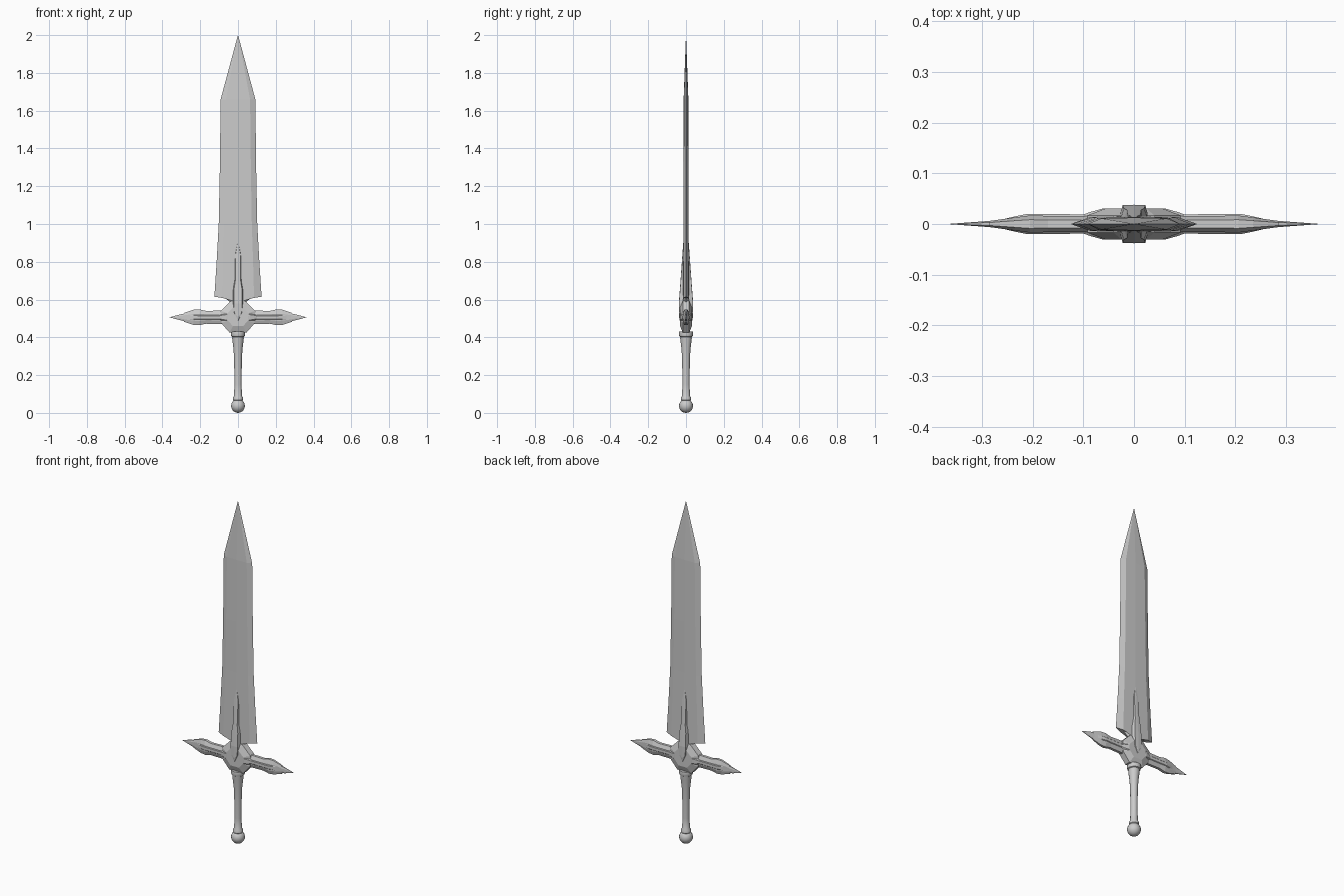
import bpy, bmesh, math
from mathutils import Vector

if "Cube" in bpy.data.objects:
    bpy.data.objects.remove(bpy.data.objects["Cube"])


def finish(name, bm, smooth=False):
    bmesh.ops.remove_doubles(bm, verts=bm.verts, dist=1e-5)
    bmesh.ops.recalc_face_normals(bm, faces=bm.faces)
    me = bpy.data.meshes.new(name)
    bm.to_mesh(me)
    bm.free()
    ob = bpy.data.objects.new(name, me)
    bpy.context.collection.objects.link(ob)
    if smooth:
        bpy.ops.object.select_all(action='DESELECT')
        bpy.context.view_layer.objects.active = ob
        ob.select_set(True)
        bpy.ops.object.shade_smooth_by_angle(angle=math.radians(35))
    return ob


def loft(name, rings, smooth=False):
    """Skin a list of equally sized point rings and cap both ends."""
    bm = bmesh.new()
    vs = [[bm.verts.new(p) for p in ring] for ring in rings]
    n = len(vs[0])
    for a, b in zip(vs, vs[1:]):
        for i in range(n):
            j = (i + 1) % n
            bm.faces.new((a[i], a[j], b[j], b[i]))
    bm.faces.new(vs[0])
    bm.faces.new(vs[-1])
    return finish(name, bm, smooth)


def lathe(name, profile, sides=16):
    rings = [[(r * math.cos(2 * math.pi * k / sides),
               r * math.sin(2 * math.pi * k / sides), z) for k in range(sides)]
             for r, z in profile]
    return loft(name, rings, True)


# Blade: bevelled edges with a shallow centre ridge
def blade_ring(z, edge, flat, y, dip=0):
    return [(edge, 0, z), (flat, -y, z - dip * .2), (0, -y * 1.15, z - dip),
            (-flat, -y, z - dip * .2), (-edge, 0, z), (-flat, y, z - dip * .2),
            (0, y * 1.15, z - dip), (flat, y, z - dip * .2)]


loft("blade", [blade_ring(*s) for s in [
    (0.615, .125, .085, .014, .03), (0.80, .113, .08, .013),
    (1.00, .102, .073, .012), (1.30, .096, .068, .012),
    (1.66, .092, .064, .011), (2.00, .0004, .0002, .0002)]])

# Neck joining the blade to the guard
loft("blade_neck", [[(x * w, y * d, z) for x, y in
                     ((1, 0), (.6, -1), (-.6, -1), (-1, 0), (-.6, 1), (.6, 1))]
                    for z, w, d in ((.56, .05, .018), (.59, .045, .016), (.62, .085, .013))])

# Guard centre: octagonal boss with chamfered faces
OUTLINE = [(.045, .425), (.088, .475), (.092, .54), (.04, .592),
           (-.04, .592), (-.092, .54), (-.088, .475), (-.045, .425)]


def boss_ring(y, s):
    return [(x * s, y, .51 + (z - .51) * s) for x, z in OUTLINE]


loft("guard_boss", [boss_ring(-.031, .6), boss_ring(-.017, 1),
                    boss_ring(.017, 1), boss_ring(.031, .6)])


# Guard arms: outer sheath, long spike, and raised panels
def arm_ring(s, x, h, y, flat=.45):
    return [(s * x, yy * y, .506 + zz * h) for yy, zz in
            ((-1, -flat), (-1, flat), (-.5, 1), (.5, 1),
             (1, flat), (1, -flat), (.5, -1), (-.5, -1))]


for side, s in (("right", 1), ("left", -1)):
    loft(side + "_arm_sheath", [arm_ring(s, *r) for r in [
        (.07, .036, .016), (.17, .034, .016), (.205, .042, .017),
        (.235, .040, .013), (.285, .024, .006)]])
    loft(side + "_arm_spike", [arm_ring(s, *r) for r in [
        (.08, .015, .018), (.10, .018, .019), (.21, .018, .020),
        (.235, .020, .015), (.265, .023, .008), (.30, .017, .005), (.362, .0005, .0005)]])
    # Root clasp that swells where the arm meets the boss
    loft(side + "_arm_clasp", [arm_ring(s, *r) for r in [
        (.045, .03, .029), (.06, .032, .031), (.085, .024, .024), (.12, .003, .012)]])

# Spines on both faces, running from the boss up the blade
SPINE = [(0, .49), (.026, .53), (.03, .58), (.027, .66), (.019, .70), (.017, .84)]
DEPTH = [.032, .036, .037, .031, .028, .018]
for side, s in (("front", -1), ("back", 1)):
    rings = [[(-w, s * .008, z), (-w * .75, s * d, z), (0, s * (d + .001), z - (.02 if i == 1 else 0)),
              (w * .75, s * d, z), (w, s * .008, z)]
             for i, ((w, z), d) in enumerate(zip(SPINE, DEPTH)) if i > 0]
    rings.insert(0, [(x, s * y, .49) for x, y in
                     ((-.002, .01), (-.001, .033), (0, .034), (.001, .033), (.002, .01))])
    rings.append([(x, s * y, .91) for x, y in
                  ((-.002, .01), (-.001, .0135), (0, .0138), (.001, .0135), (.002, .01))])
    loft(side + "_spine", rings)

# Handle: collar, flared grip and round pommel
lathe("collar", [(.036, .43), (.038, .415), (.035, .405), (.030, .402), (.030, .395)])
lathe("grip", [(.031, .40), (.029, .38), (.023, .33), (.020, .25),
               (.019, .15), (.021, .09), (.027, .08), (.027, .068), (.022, .062)])
bm = bmesh.new()
bmesh.ops.create_uvsphere(bm, u_segments=18, v_segments=12, radius=.037)
bmesh.ops.translate(bm, verts=bm.verts, vec=Vector((0, 0, .037)))
finish("pommel", bm, True)
